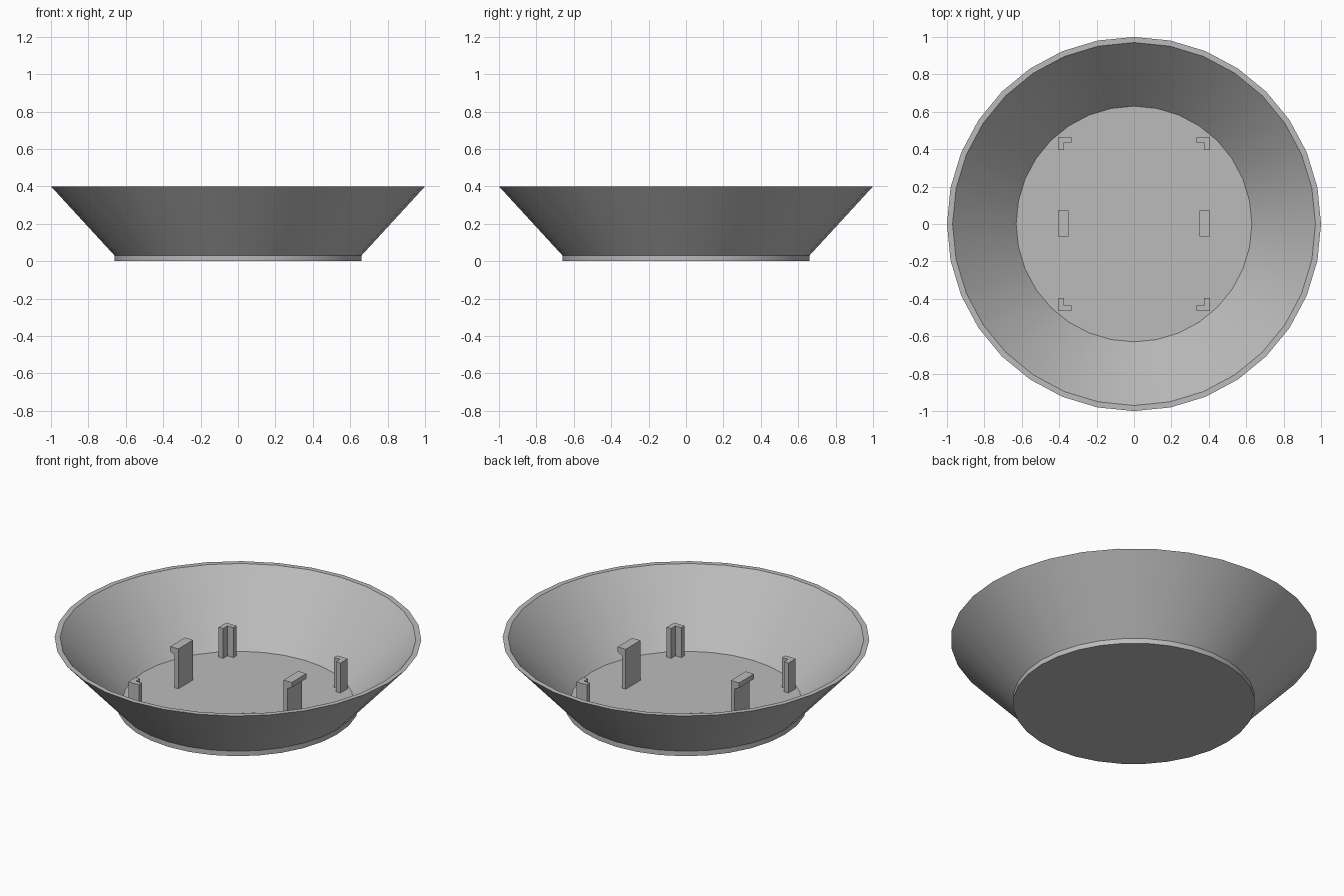
import bpy, bmesh, math

cube = bpy.data.objects.get("Cube")
if cube:
    bpy.data.objects.remove(cube, do_unlink=True)

grey = bpy.data.materials.new("plain_grey")
grey.use_nodes = True
COLOUR = (0.5, 0.5, 0.5, 1)
grey.diffuse_color = COLOUR
grey.node_tree.nodes["Principled BSDF"].inputs["Base Color"].default_value = COLOUR

FLOOR = 0.03
SINK = 0.01  # feet overlap the floor slightly


def finish(bm, name):
    bmesh.ops.recalc_face_normals(bm, faces=bm.faces)
    mesh = bpy.data.meshes.new(name)
    bm.to_mesh(mesh)
    bm.free()
    mesh.materials.append(grey)
    obj = bpy.data.objects.new(name, mesh)
    bpy.context.collection.objects.link(obj)
    return obj


def lathe(name, profile, segments):
    """Stack rings from a (radius, z) profile and cap both ends."""
    bm = bmesh.new()
    rings = []
    for r, z in profile:
        angles = [math.tau * i / segments for i in range(segments)]
        rings.append([bm.verts.new((r * math.cos(a), r * math.sin(a), z)) for a in angles])
    for low, high in zip(rings, rings[1:]):
        for i in range(segments):
            j = (i + 1) % segments
            bm.faces.new((low[i], low[j], high[j], high[i]))
    bm.faces.new(rings[0])
    bm.faces.new(rings[-1])
    return finish(bm, name)


def prism(name, outline, offset):
    """Extrude a planar outline by an offset vector."""
    bm = bmesh.new()
    face = bm.faces.new([bm.verts.new(p) for p in outline])
    moved = bmesh.ops.extrude_face_region(bm, geom=[face])["geom"]
    verts = [v for v in moved if isinstance(v, bmesh.types.BMVert)]
    bmesh.ops.translate(bm, vec=offset, verts=verts)
    return finish(bm, name)


# Flared bowl with a short foot, thin wall and flat floor
bowl = lathe("bowl", [(0.66, 0), (0.66, FLOOR), (1.0, 0.4), (0.97, 0.4), (0.63, FLOOR)], 32)
bpy.context.view_layer.objects.active = bowl
bowl.select_set(True)
bpy.ops.object.shade_smooth_by_angle(angle=math.radians(30))
bowl.select_set(False)

# L-shaped corner posts that open towards the middle
X, Y, ARM, THICK = 0.405, 0.465, 0.07, 0.03
corner = [(X, Y), (X - ARM, Y), (X - ARM, Y - THICK), (X - THICK, Y - THICK),
          (X - THICK, Y - ARM), (X, Y - ARM)]
base = FLOOR - SINK
for sx, side in ((1, "left"), (-1, "right")):
    for sy, end in ((1, "back"), (-1, "front")):
        prism(f"corner_post_{end}_{side}",
              [(sx * x, sy * y, base) for x, y in corner], (0, 0, 0.21 - base))

# Side clips with a hook facing outwards
clip = [(0.35, base), (0.375, base), (0.375, 0.225), (0.405, 0.24), (0.405, 0.27), (0.35, 0.27)]
for sx, side in ((1, "left"), (-1, "right")):
    prism(f"clip_{side}", [(sx * x, -0.067, z) for x, z in clip], (0, 0.14, 0))
